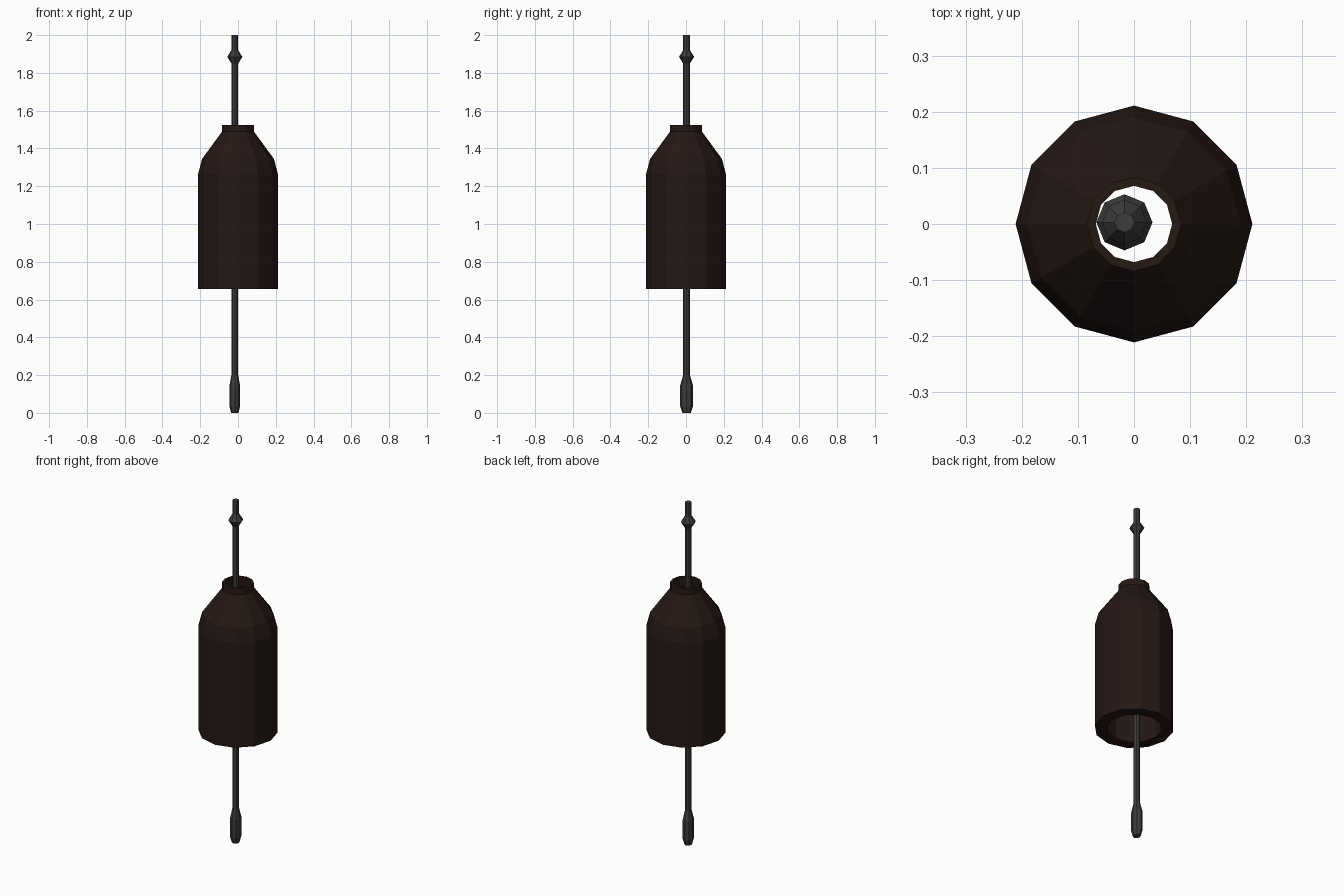
import bpy, bmesh
from math import cos, sin, tau

if "Cube" in bpy.data.objects:
    bpy.data.objects.remove(bpy.data.objects["Cube"])


def material(name, rgb):
    m = bpy.data.materials.new(name)
    m.diffuse_color = (*rgb, 1)
    m.use_nodes = True
    m.node_tree.nodes["Principled BSDF"].inputs["Base Color"].default_value = m.diffuse_color
    return m


def lathe(name, profile, sides, mat, centre=(0, 0), closed=False):
    """Revolve (rx, ry, z) points; either loop the profile or cap its ends."""
    bm = bmesh.new()
    rings = [[bm.verts.new((centre[0] + rx * cos(tau * i / sides),
                            centre[1] + ry * sin(tau * i / sides), z))
              for i in range(sides)] for rx, ry, z in profile]
    pairs = list(zip(rings, rings[1:]))
    if closed:
        pairs.append((rings[-1], rings[0]))
    else:
        bm.faces.new(rings[0])
        bm.faces.new(rings[-1])
    for a, b in pairs:
        for i in range(sides):
            j = (i + 1) % sides
            bm.faces.new((a[i], a[j], b[j], b[i]))
    bmesh.ops.recalc_face_normals(bm, faces=bm.faces)
    mesh = bpy.data.meshes.new(name)
    bm.to_mesh(mesh)
    bm.free()
    mesh.materials.append(mat)
    ob = bpy.data.objects.new(name, mesh)
    bpy.context.collection.objects.link(ob)
    return ob


brown = material("dark_brown", (0.018, 0.009, 0.007))
iron = material("dark_iron", (0.045, 0.045, 0.043))

# Hollow twelve-sided bell: outer wall up, inner wall back down
bell = [(0.211, 0.655), (0.211, 1.265), (0.19, 1.345), (0.084, 1.49),
        (0.084, 1.525), (0.068, 1.525), (0.068, 1.475), (0.135, 1.325),
        (0.148, 1.25), (0.148, 0.655)]
lathe("bell_shell", [(r, r, z) for r, z in bell], 12, brown, closed=True)

# Eight-sided rod with flattened grip, inner striker bulb and upper collar
rod = [(0.02, 0.022, 0), (0.028, 0.034, 0.035), (0.028, 0.034, 0.145),
       (0.018, 0.018, 0.2), (0.018, 0.018, 0.73), (0.05, 0.05, 0.79),
       (0.05, 0.05, 0.82), (0.018, 0.018, 0.88), (0.018, 0.018, 1.85),
       (0.04, 0.04, 1.885), (0.018, 0.018, 1.92), (0.018, 0.018, 2.0)]
lathe("striker_rod", rod, 8, iron, centre=(-0.017, 0.003))
